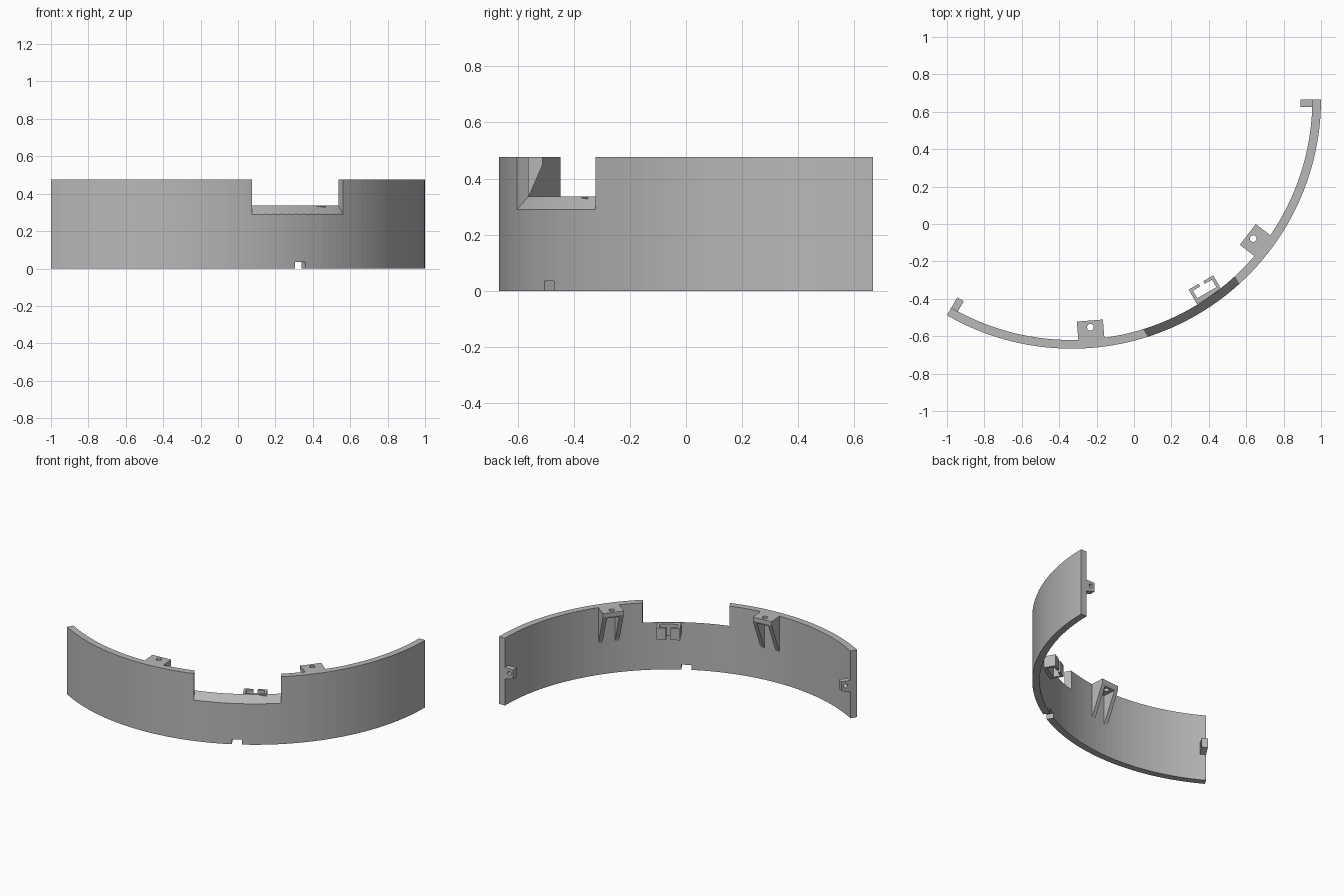
import bpy, bmesh
from math import sin, cos, asin, radians, pi
from mathutils import Vector

cube = bpy.data.objects.get("Cube")
if cube:
    bpy.data.objects.remove(cube)

CX, CY = -1 / 3, 2 / 3          # centre of the arc
RO, RI, H = 4 / 3, 1.287, 0.477  # outer radius, inner radius, height
MID = -60

grey = bpy.data.materials.new("plain_grey")
grey.use_nodes = True
color = (0.48, 0.48, 0.48, 1)
grey.diffuse_color = color
grey.node_tree.nodes["Principled BSDF"].inputs["Base Color"].default_value = color


def place(angle, t, r, z):
    """Tangent offset, radial distance and height to world space."""
    a = radians(angle)
    return Vector((CX + r * cos(a) - t * sin(a), CY + r * sin(a) + t * cos(a), z))


def loft(name, sections):
    """Closed solid through a row of matching cross-sections."""
    bm = bmesh.new()
    rings = [[bm.verts.new(p) for p in s] for s in sections]
    n = len(rings[0])
    for a, b in zip(rings, rings[1:]):
        for i in range(n):
            j = (i + 1) % n
            bm.faces.new((a[i], a[j], b[j], b[i]))
    bm.faces.new(rings[0])
    bm.faces.new(rings[-1])
    bmesh.ops.recalc_face_normals(bm, faces=bm.faces)
    mesh = bpy.data.meshes.new(name)
    bm.to_mesh(mesh)
    bm.free()
    mesh.materials.append(grey)
    obj = bpy.data.objects.new(name, mesh)
    bpy.context.collection.objects.link(obj)
    return obj


def prism(name, angle, profile, t0, t1):
    """Radius-height profile extruded along the tangent."""
    return loft(name, [[place(angle, t, r, z) for r, z in profile] for t in (t0, t1)])


def block(name, angle, t0, t1, r0, r1, z0, z1):
    return prism(name, angle, [(r0, z0), (r1, z0), (r1, z1), (r0, z1)], t0, t1)


def circle(radius, n=20):
    return [(radius * cos(2 * pi * i / n), radius * sin(2 * pi * i / n)) for i in range(n)]


def cut(obj, *cutters):
    """Subtract the cutters, then remove them."""
    for c in cutters:
        c.hide_render = True
        mod = obj.modifiers.new("cut", 'BOOLEAN')
        mod.operation = 'DIFFERENCE'
        mod.solver = 'EXACT'
        mod.object = c
    bpy.context.view_layer.update()
    deps = bpy.context.evaluated_depsgraph_get()
    mesh = bpy.data.meshes.new_from_object(obj.evaluated_get(deps))
    obj.modifiers.clear()
    obj.data = mesh
    for c in cutters:
        bpy.data.objects.remove(c)


# Curved wall
SEGS = 60
wall_profile = [(RI, 0), (RO, 0), (RO, H), (RI, H)]
wall = loft("curved_wall", [[place(-120 + 120 * i / SEGS, 0, r, z) for r, z in wall_profile]
                            for i in range(SEGS + 1)])

# Window notch with bevelled sill and parallel sides, and small cable slot below
HALF = 0.28
sill = [(r, 0.29 + RO - r) for r in (1.25, 1.37)] + [(1.37, 0.7), (1.25, 0.7)]
window = loft("window_cutter", [
    [place(MID, t, r * cos(asin(t / r)), z) for r, z in sill]
    for t in [HALF * (i / 12 - 1) for i in range(25)]])
slot = block("slot_cutter", MID, -0.033, 0.033, 1.2, 1.4, -0.1, 0.035)
cut(wall, window, slot)

# Hollow wedge brackets with a screw hole in the top plate
for side, angle in (("left", -37.5), ("right", -85.3)):
    wedge = prism(side + "_screw_bracket", angle,
                  [(1.187, H), (1.187, 0.45), (1.292, 0.21), (1.292, H)], -0.07, 0.07)
    hollow = block("hollow_cutter", angle, -0.042, 0.042, 1.1, 1.286, 0.1, 0.437)
    hole = loft("hole_cutter", [[place(angle, x, 1.223 + y, z) for x, y in circle(0.018)]
                                for z in (0.4, 0.6)])
    cut(wedge, hollow, hole)

# End tabs with a hole along the wall
for side, angle, t0, t1 in (("left", 0, -0.04, 0), ("right", -120, 0, 0.04)):
    tab = prism(side + "_end_tab", angle,
                [(1.223, 0.27), (1.223, 0.205), (1.295, 0.185), (1.295, 0.27)], t0, t1)
    hole = prism("hole_cutter", angle, [(1.252 + x, 0.237 + y) for x, y in circle(0.014)],
                 -0.1, 0.1)
    cut(tab, hole)

# Open cable clip behind the sill
T0, T1, R0, R1, Z0, Z1 = 0.033, 0.185, 1.194, 1.284, 0.25, 0.333
clip = block("cable_clip", MID, T0, T1, R0, R1, Z0, Z1)
channel = block("channel_cutter", MID, T0 + 0.017, T1 - 0.017, R0 + 0.016, 1.257, 0, 1)
mid_t = (T0 + T1) / 2
mouth = block("mouth_cutter", MID, mid_t - 0.014, mid_t + 0.014, 1.1, R0 + 0.03, 0, 1)
cut(clip, channel, mouth)
